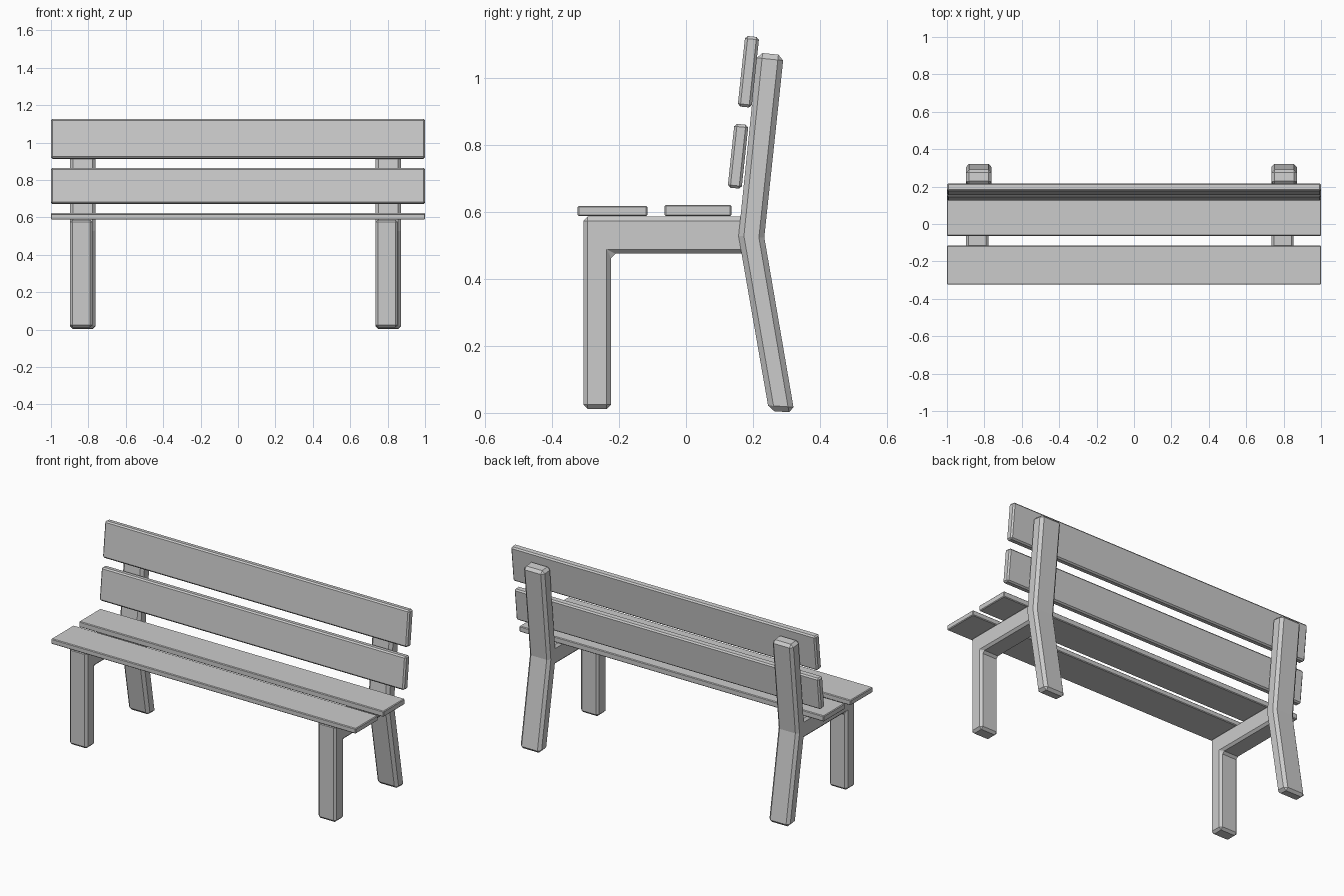
import bpy, bmesh
from mathutils import Matrix, Vector

if "Cube" in bpy.data.objects:
    bpy.data.objects.remove(bpy.data.objects["Cube"])


def finish(bm, name, bevel):
    bmesh.ops.recalc_face_normals(bm, faces=bm.faces)
    mesh = bpy.data.meshes.new(name)
    bm.to_mesh(mesh)
    bm.free()
    obj = bpy.data.objects.new(name, mesh)
    bpy.context.collection.objects.link(obj)
    mod = obj.modifiers.new("chamfer", 'BEVEL')
    mod.width = bevel
    mod.segments = 1
    mod.limit_method = 'ANGLE'
    mod.angle_limit = 0.6
    return obj


def extrude_profile(name, points, x0, x1, bevel):
    """Side profile of (y, z) points, extruded along x."""
    bm = bmesh.new()
    face = bm.faces.new([bm.verts.new((x0, y, z)) for y, z in points])
    ext = bmesh.ops.extrude_face_region(bm, geom=[face])
    verts = [g for g in ext["geom"] if isinstance(g, bmesh.types.BMVert)]
    bmesh.ops.translate(bm, verts=verts, vec=(x1 - x0, 0, 0))
    return finish(bm, name, bevel)


def plank(name, y, z, depth, height, tilt=0.0, bevel=0.004):
    """Full-length board, tilted about x."""
    bm = bmesh.new()
    bmesh.ops.create_cube(bm, size=1)
    mat = (Matrix.Translation(Vector((0, y, z))) @ Matrix.Rotation(tilt, 4, 'X')
           @ Matrix.Diagonal((2.0, depth, height, 1)))
    bmesh.ops.transform(bm, matrix=mat, verts=bm.verts)
    return finish(bm, name, bevel)


# Bent rear post and L-shaped front leg with seat rail
post = [(0.248, 0.006), (0.324, 0.001), (0.234, 0.525), (0.292, 1.069),
        (0.213, 1.077), (0.157, 0.528)]
front = [(-0.307, 0.012), (-0.224, 0.012), (-0.224, 0.476), (0.2, 0.476),
         (0.2, 0.587), (-0.307, 0.587)]

for side, dx in (("left", 0.0), ("right", 1.633)):
    extrude_profile("back_post_" + side, post, -0.898 + dx, -0.762 + dx, 0.016)
    extrude_profile("front_leg_and_rail_" + side, front, -0.897 + dx, -0.779 + dx, 0.013)

# Seat boards
plank("seat_board_front", -0.220, 0.6035, 0.209, 0.031)
plank("seat_board_rear", 0.036, 0.605, 0.200, 0.034)

# Backrest boards
plank("back_board_lower", 0.1555, 0.767, 0.042, 0.192, -0.107, 0.008)
plank("back_board_upper", 0.1865, 1.0195, 0.042, 0.212, -0.107, 0.008)
